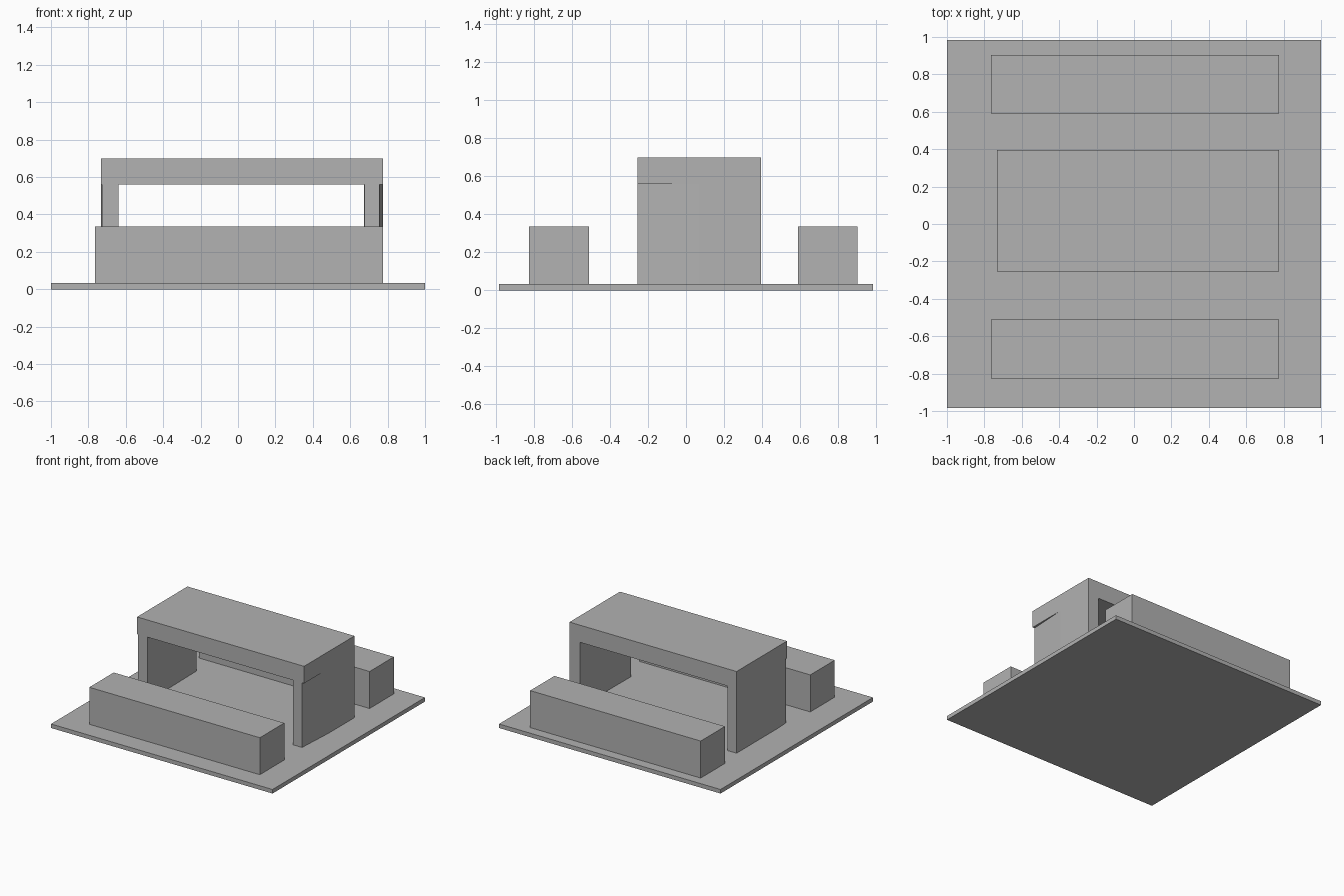
import bpy
import bmesh

cube = bpy.data.objects.get("Cube")
if cube:
    bpy.data.objects.remove(cube, do_unlink=True)

GREY = (0.445, 0.445, 0.445, 1.0)
mat = bpy.data.materials.new("plain grey")
mat.use_nodes = True
mat.diffuse_color = GREY
mat.node_tree.nodes["Principled BSDF"].inputs["Base Color"].default_value = GREY


def prism(name, outline, z0, z1):
    """Extrude a flat outline (x, y) from z0 up to z1."""
    bm = bmesh.new()
    face = bm.faces.new([bm.verts.new((x, y, z0)) for x, y in outline])
    ext = bmesh.ops.extrude_face_region(bm, geom=[face])
    for v in ext["geom"]:
        if isinstance(v, bmesh.types.BMVert):
            v.co.z = z1
    bmesh.ops.recalc_face_normals(bm, faces=bm.faces)
    mesh = bpy.data.meshes.new(name)
    bm.to_mesh(mesh)
    bm.free()
    mesh.materials.append(mat)
    obj = bpy.data.objects.new(name, mesh)
    bpy.context.collection.objects.link(obj)
    return obj


def rect(x0, x1, y0, y1):
    return [(x0, y0), (x1, y0), (x1, y1), (x0, y1)]


BASE_TOP, SEAT_TOP, LEG_TOP, TABLE_TOP = 0.033, 0.335, 0.56, 0.70
FRONT, BACK = -0.255, 0.395

# Ground slab
prism("base_slab", rect(-1, 1, -0.983, 0.983), 0, BASE_TOP)

# Solid block benches in front of and behind the table
for name, y0, y1 in (("front_bench", -0.825, -0.51), ("back_bench", 0.59, 0.903)):
    prism(name, rect(-0.765, 0.775, y0, y1), BASE_TOP, SEAT_TOP)

# Thick table top
prism("table_top", rect(-0.733, 0.775, FRONT, BACK), LEG_TOP, TABLE_TOP)

# Panel legs, slightly set in under the front corners of the top
prism("left_leg", [(0.675, FRONT), (0.757, FRONT), (0.775, 0.07),
                   (0.775, BACK), (0.68, BACK)], BASE_TOP, LEG_TOP)
prism("right_leg", [(-0.726, FRONT), (-0.64, FRONT), (-0.65, BACK),
                    (-0.733, BACK), (-0.733, -0.15)], BASE_TOP, LEG_TOP)
